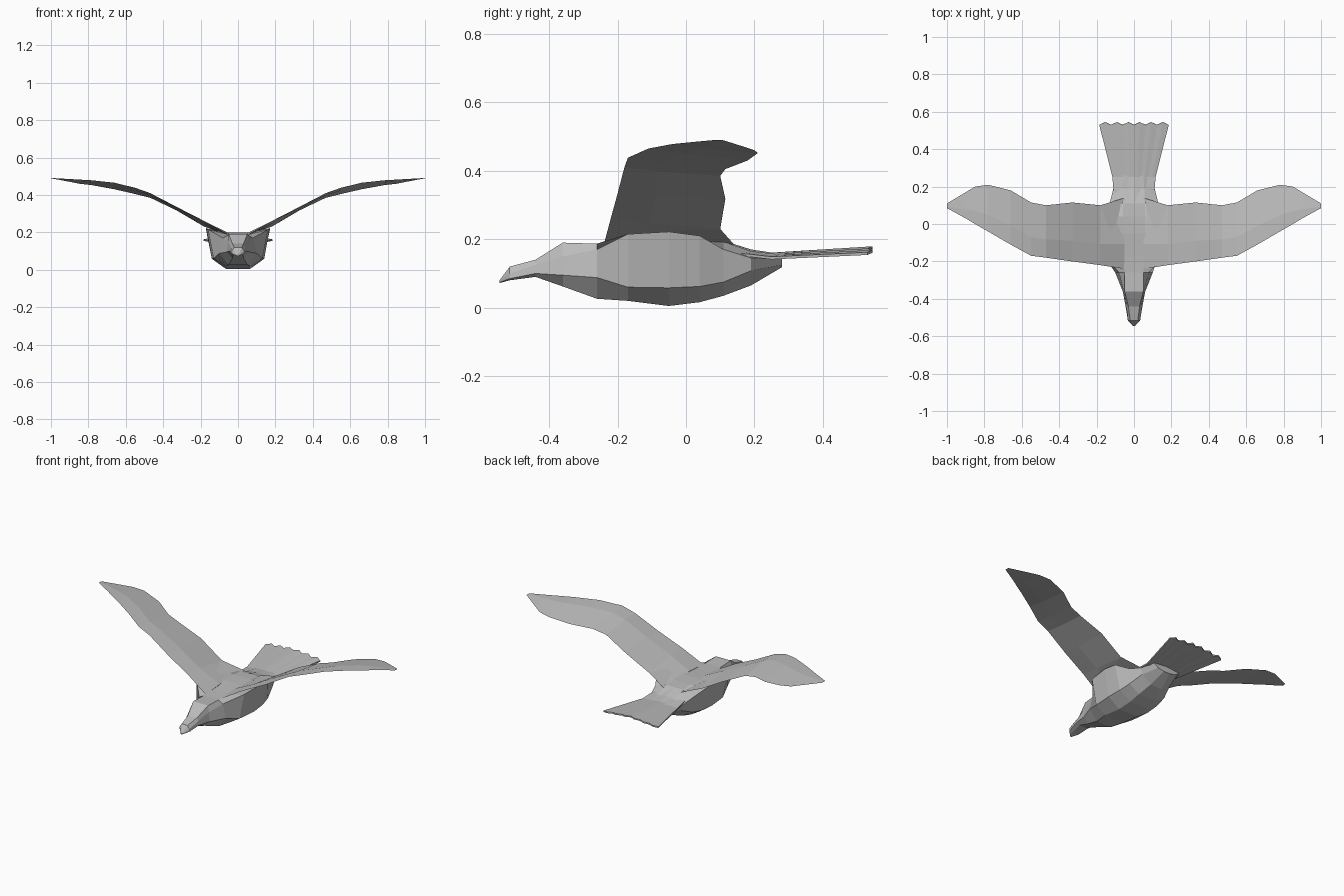
import bpy
import bmesh

default_cube = bpy.data.objects.get("Cube")
if default_cube:
    bpy.data.objects.remove(default_cube, do_unlink=True)

# One plain plumage colour
plumage = bpy.data.materials.new("plumage_grey")
plumage.use_nodes = True
grey = (0.5, 0.5, 0.5, 1)
plumage.diffuse_color = grey
plumage.node_tree.nodes["Principled BSDF"].inputs["Base Color"].default_value = grey


def finish(name, bm):
    """Turn a bmesh into a flat shaded object."""
    bmesh.ops.recalc_face_normals(bm, faces=bm.faces)
    mesh = bpy.data.meshes.new(name)
    bm.to_mesh(mesh)
    bm.free()
    mesh.materials.append(plumage)
    obj = bpy.data.objects.new(name, mesh)
    bpy.context.collection.objects.link(obj)
    return obj


def loft(name, rings):
    """Skin a series of closed rings and cap both ends."""
    bm = bmesh.new()
    loops = [[bm.verts.new(point) for point in ring] for ring in rings]
    for first, second in zip(loops, loops[1:]):
        for i in range(len(first)):
            j = (i + 1) % len(first)
            bm.faces.new((first[i], first[j], second[j], second[i]))
    bm.faces.new(loops[0])
    bm.faces.new(loops[-1])
    return finish(name, bm)


# Body, head and beak: y, then half width and height of back, shoulder, flank, belly
body_sections = [
    (-.545, .004, .08, .006, .078, .006, .074, .004, .072),
    (-.515, .02, .12, .033, .1, .033, .085, .015, .08),
    (-.44, .03, .14, .04, .125, .045, .1, .025, .09),
    (-.36, .05, .19, .055, .15, .06, .095, .03, .062),
    (-.26, .05, .187, .08, .17, .1, .088, .05, .026),
    (-.17, .06, .19, .16, .215, .13, .06, .065, .02),
    (-.05, .06, .198, .17, .222, .14, .058, .065, .005),
    (.04, .06, .198, .17, .21, .135, .062, .06, .016),
    (.11, .06, .193, .13, .17, .125, .075, .055, .035),
    (.19, .055, .165, .11, .145, .1, .108, .04, .065),
    (.28, .05, .155, .09, .145, .06, .125, .02, .118),
]


def body_ring(section):
    y, values = section[0], section[1:]
    left = [(x, y, z) for x, z in zip(values[::2], values[1::2])]
    right = [(-x, y, z) for x, y, z in reversed(left)]
    return left + right


loft("body", [body_ring(section) for section in body_sections])

# Wings: x, then y and z of the leading edge, y and z of the trailing edge
wing_stations = [
    (.05, -.24, .185, .14, .185),
    (.18, -.22, .26, .1, .23),
    (.33, -.2, .333, .115, .318),
    (.47, -.18, .41, .1, .385),
    (.55, -.17, .438, .115, .405),
    (.66, -.11, .465, .18, .43),
    (.78, -.04, .478, .21, .452),
    (.85, 0, .482, .2, .46),
    (.9, .03, .485, .17, .47),
    (1, .085, .49, .11, .489),
]


def wing_ring(station, side):
    x, lead_y, lead_z, trail_y, trail_z = station
    chord = trail_y - lead_y
    mid_y = lead_y + chord * .35
    mid_z = lead_z + (trail_z - lead_z) * .35
    camber = chord * .03
    points = [(lead_y, lead_z), (mid_y, mid_z + camber),
              (trail_y, trail_z), (mid_y, mid_z - camber * .3)]
    return [(side * x, y, z) for y, z in points]


for name, side in (("left_wing", 1), ("right_wing", -1)):
    loft(name, [wing_ring(station, side) for station in wing_stations])

# Tail fan: y, half width, centre height and drop towards the sides
tail_rows = [
    (.12, .1, .188, .03),
    (.19, .11, .166, .014),
    (.25, .115, .157, .012),
    (.53, .185, .174, .016),
]
feathers = 6
bm = bmesh.new()
grid = []
for row, (y, width, height, drop) in enumerate(tail_rows):
    at_tip = row == len(tail_rows) - 1
    line = []
    for i in range(-feathers, feathers + 1):
        spread = i / feathers
        pleat = (i % 2) if at_tip else 0
        line.append(bm.verts.new((width * spread, y + pleat * .015,
                                  height - drop * abs(spread) + pleat * .004)))
    grid.append(line)
for near, far in zip(grid, grid[1:]):
    for i in range(len(near) - 1):
        bm.faces.new((near[i], near[i + 1], far[i + 1], far[i]))
tail = finish("tail_fan", bm)
thickness = tail.modifiers.new("feather_thickness", 'SOLIDIFY')
thickness.thickness = .008
thickness.offset = 0
